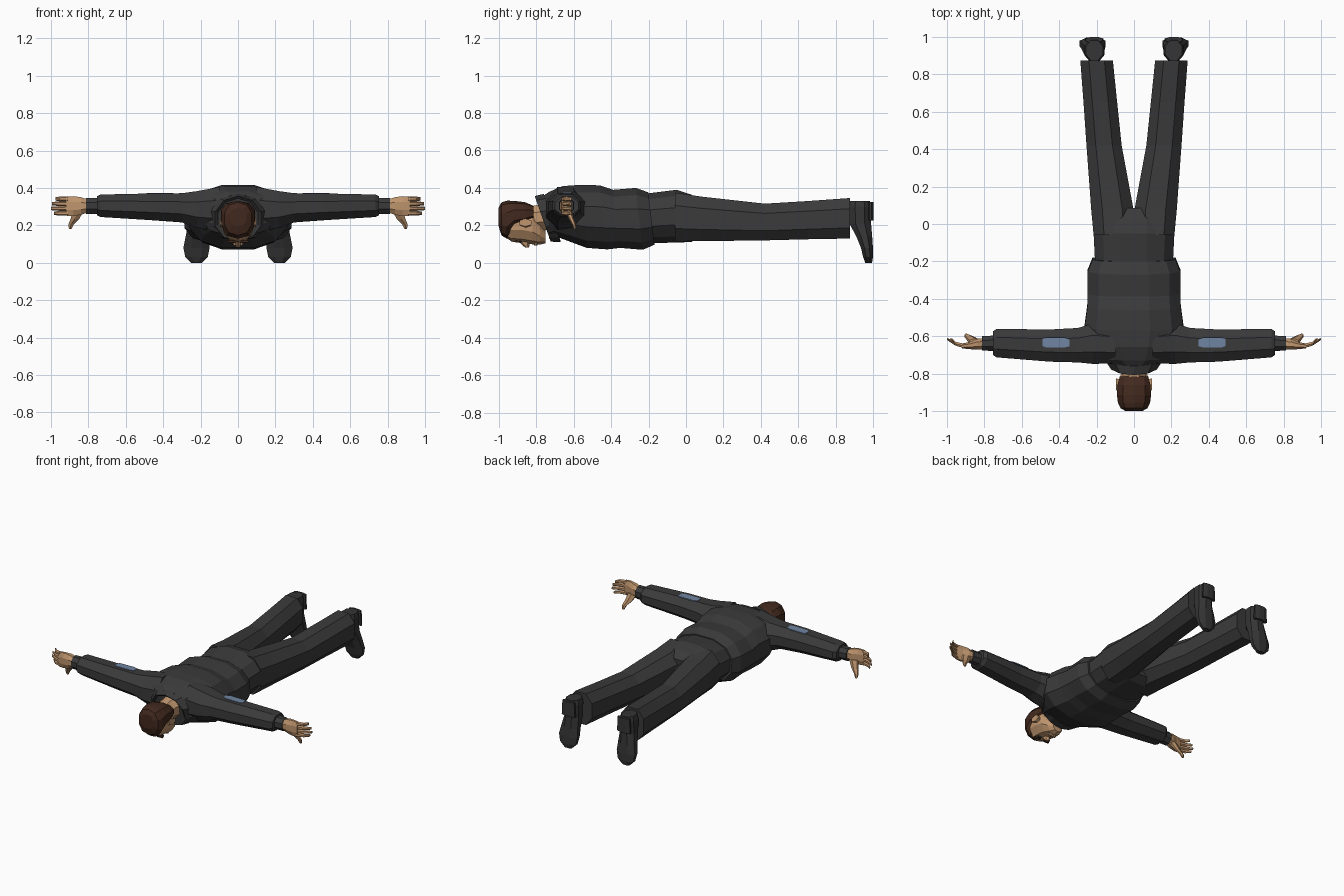
import bpy, bmesh, math


def material(name, rgb):
    m = bpy.data.materials.new(name)
    m.diffuse_color = (*rgb, 1)
    return m


CLOTH = material("charcoal cloth", (0.042, 0.042, 0.042))
SHOE = material("dark leather", (0.035, 0.035, 0.036))
SKIN = material("skin", (0.52, 0.30, 0.155))
HAIR = material("brown hair", (0.055, 0.022, 0.013))
PATCH = material("blue grey patch", (0.16, 0.235, 0.36))


def loft(name, axis, rings, mat, n=8, e=1.0, shear=0.0, mirror=False, caps=True):
    """Skin rings (t, a, b, ra, rb) along an axis; a, b are the other two axes in order."""
    prof = []
    for i in range(n):
        t = 2 * math.pi * (i + 0.5) / n
        c, s = math.cos(t), math.sin(t)
        prof.append((math.copysign(abs(c) ** e, c), math.copysign(abs(s) ** e, s)))
    mc, ms = max(p[0] for p in prof), max(p[1] for p in prof)
    bm = bmesh.new()
    loops = []
    for t, a, b, ra, rb in rings:
        loop = []
        for c, s in prof:
            co = [a + ra * c / mc, b + rb * s / ms]
            co.insert(axis, t + shear * rb * s / ms)
            loop.append(bm.verts.new(co))
        loops.append(loop)
    for p, q in zip(loops, loops[1:]):
        for i in range(n):
            j = (i + 1) % n
            bm.faces.new((p[i], p[j], q[j], q[i]))
    if caps:
        bm.faces.new(loops[0])
        bm.faces.new(loops[-1])
    bmesh.ops.recalc_face_normals(bm, faces=bm.faces)
    me = bpy.data.meshes.new(name)
    bm.to_mesh(me)
    bm.free()
    me.materials.append(mat)
    ob = bpy.data.objects.new(name, me)
    bpy.context.collection.objects.link(ob)
    if mirror:
        ob.modifiers.new("mirror", 'MIRROR')
    return ob


# Jacket body, shoulders to hem
loft("jacket", 1, [
    (-0.745, 0, 0.245, 0.125, 0.115),
    (-0.715, 0, 0.262, 0.19, 0.118),
    (-0.64, 0, 0.262, 0.235, 0.148),
    (-0.55, 0, 0.248, 0.265, 0.168),
    (-0.44, 0, 0.243, 0.250, 0.171),
    (-0.37, 0, 0.235, 0.248, 0.155),
    (-0.25, 0, 0.235, 0.248, 0.165),
    (-0.185, 0, 0.237, 0.222, 0.140)], CLOTH, n=12, e=0.85, shear=-0.12)

# Standing collar, leaning open towards the throat
collar = loft("collar", 1, [
    (-0.755, 0, 0.235, 0.108, 0.108),
    (-0.765, 0, 0.235, 0.122, 0.122),
    (-0.715, 0, 0.24, 0.155, 0.128)], CLOTH, n=10, shear=-0.35, caps=False)
solid = collar.modifiers.new("thickness", 'SOLIDIFY')
solid.thickness = 0.006

# Hips and trouser legs
loft("hips", 1, [
    (-0.21, 0, 0.238, 0.208, 0.132),
    (-0.05, 0, 0.249, 0.216, 0.141),
    (0.03, 0, 0.238, 0.205, 0.126),
    (0.085, 0, 0.235, 0.13, 0.09)], CLOTH, n=12, e=0.85)
loft("trouser_leg", 1, [
    (-0.06, 0.110, 0.245, 0.106, 0.130),
    (0.08, 0.116, 0.235, 0.113, 0.119),
    (0.42, 0.160, 0.218, 0.094, 0.098),
    (0.65, 0.180, 0.228, 0.090, 0.102),
    (0.875, 0.200, 0.238, 0.087, 0.108)], CLOTH, e=0.85, mirror=True)

# Shoes, toes pointing down
loft("shoe", 2, [
    (0.0, 0.222, 0.975, 0.030, 0.018),
    (0.03, 0.222, 0.972, 0.060, 0.026),
    (0.08, 0.222, 0.966, 0.070, 0.032),
    (0.14, 0.218, 0.952, 0.062, 0.042),
    (0.21, 0.213, 0.930, 0.053, 0.058),
    (0.30, 0.212, 0.928, 0.053, 0.062),
    (0.33, 0.212, 0.928, 0.045, 0.054)], SHOE, mirror=True)
loft("shoe_heel", 2, [
    (0.225, 0.213, 0.985, 0.050, 0.015),
    (0.325, 0.213, 0.985, 0.045, 0.015)], SHOE, mirror=True)

# Sleeves, cuffs and elbow patches
loft("sleeve", 0, [
    (0.10, -0.645, 0.285, 0.100, 0.120),
    (0.22, -0.640, 0.285, 0.108, 0.098),
    (0.30, -0.648, 0.294, 0.092, 0.078),
    (0.45, -0.650, 0.299, 0.086, 0.072),
    (0.735, -0.637, 0.305, 0.076, 0.060),
    (0.755, -0.637, 0.305, 0.062, 0.050)], CLOTH, mirror=True)
loft("shirt_cuff", 0, [
    (0.74, -0.638, 0.304, 0.042, 0.042),
    (0.812, -0.638, 0.304, 0.038, 0.042)], CLOTH, mirror=True)
loft("elbow_patch", 0, [
    (0.345, -0.636, 0.3715, 0.018, 0.003),
    (0.37, -0.634, 0.3715, 0.026, 0.003),
    (0.47, -0.634, 0.3705, 0.026, 0.003),
    (0.49, -0.632, 0.370, 0.020, 0.003)], PATCH, n=4, mirror=True)

# Hands: palm, four fingers, thumb
loft("palm", 0, [
    (0.80, -0.640, 0.304, 0.030, 0.034),
    (0.84, -0.643, 0.304, 0.029, 0.047),
    (0.88, -0.650, 0.303, 0.019, 0.053),
    (0.92, -0.652, 0.303, 0.013, 0.051)], SKIN, mirror=True)
for i, tip in enumerate((0.985, 1.0, 0.995, 0.975)):
    z = 0.265 + i * 0.0255
    loft("finger", 0, [
        (0.91, -0.652, z, 0.012, 0.0135),
        (0.955, -0.640, z, 0.010, 0.0125),
        (tip, -0.615, z, 0.005, 0.009)], SKIN, n=6, mirror=True)
loft("thumb", 2, [
    (0.285, 0.850, -0.632, 0.030, 0.020),
    (0.235, 0.872, -0.612, 0.023, 0.014),
    (0.205, 0.893, -0.598, 0.014, 0.011),
    (0.18, 0.897, -0.592, 0.007, 0.007)], SKIN, n=6, mirror=True)

# Neck and head, face down
loft("neck", 1, [
    (-0.86, 0, 0.235, 0.060, 0.060),
    (-0.78, 0, 0.245, 0.064, 0.066),
    (-0.70, 0, 0.25, 0.080, 0.080)], SKIN)
loft("head", 1, [
    (-0.975, 0, 0.21, 0.050, 0.065),
    (-0.93, 0, 0.205, 0.075, 0.092),
    (-0.87, 0, 0.205, 0.081, 0.098),
    (-0.82, 0, 0.195, 0.077, 0.096),
    (-0.78, 0, 0.165, 0.060, 0.068),
    (-0.75, 0, 0.140, 0.035, 0.035)], SKIN, n=10)
loft("hair", 1, [
    (-1.0, 0, 0.245, 0.045, 0.050),
    (-0.985, 0, 0.235, 0.072, 0.088),
    (-0.955, 0, 0.230, 0.086, 0.102),
    (-0.915, 0, 0.255, 0.091, 0.076),
    (-0.86, 0, 0.260, 0.088, 0.064),
    (-0.815, 0, 0.265, 0.076, 0.040)], HAIR, n=10, e=0.85)
loft("ear", 0, [
    (0.072, -0.855, 0.205, 0.024, 0.018),
    (0.096, -0.858, 0.215, 0.032, 0.022)], SKIN, n=6, mirror=True)

# Facial features
loft("nose", 2, [
    (0.12, 0, -0.865, 0.018, 0.034),
    (0.095, 0, -0.855, 0.015, 0.020),
    (0.082, 0, -0.848, 0.010, 0.010)], SKIN, n=6)
loft("lips", 2, [
    (0.115, 0, -0.802, 0.032, 0.014),
    (0.092, 0, -0.802, 0.022, 0.008)], SKIN, n=6)
loft("eyebrow", 2, [
    (0.120, 0.036, -0.905, 0.022, 0.006),
    (0.108, 0.034, -0.905, 0.020, 0.005)], HAIR, n=4, mirror=True)
loft("eye", 2, [
    (0.118, 0.034, -0.885, 0.014, 0.006),
    (0.107, 0.034, -0.885, 0.011, 0.005)], SHOE, n=6, mirror=True)
